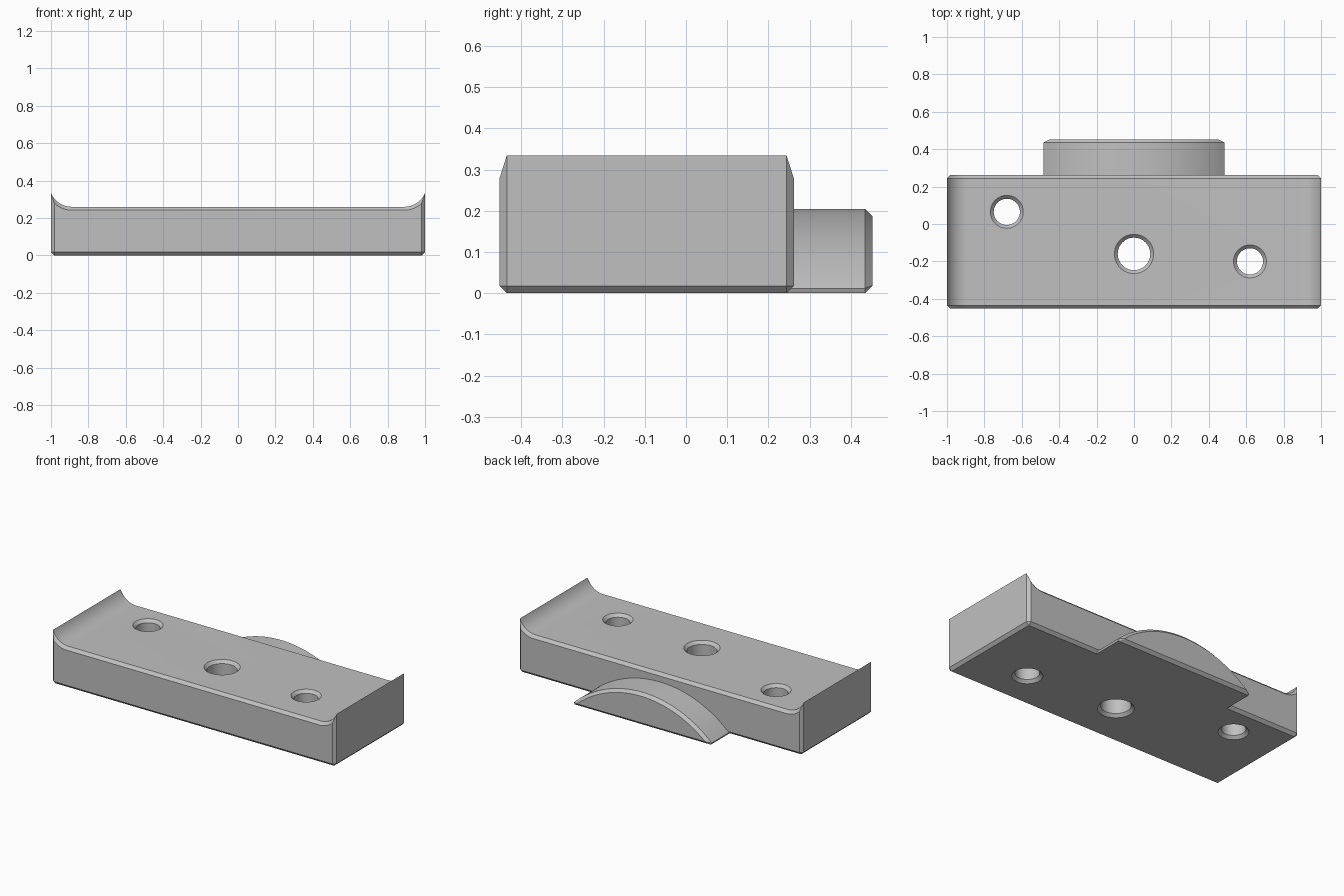
import bpy, bmesh, math

if "Cube" in bpy.data.objects:
    bpy.data.objects.remove(bpy.data.objects["Cube"])

C = 0.018  # chamfer width

grey = bpy.data.materials.new("plain grey")
grey.use_nodes = True
COLOUR = (0.53, 0.53, 0.53, 1)
grey.diffuse_color = COLOUR
grey.node_tree.nodes["Principled BSDF"].inputs["Base Color"].default_value = COLOUR


def loft(name, rings):
    """Skin closed rings of equal length and cap both ends."""
    bm = bmesh.new()
    loops = [[bm.verts.new(p) for p in ring] for ring in rings]
    for a, b in zip(loops, loops[1:]):
        for i in range(len(a)):
            j = (i + 1) % len(a)
            bm.faces.new((a[i], a[j], b[j], b[i]))
    bm.faces.new(loops[0])
    bm.faces.new(loops[-1])
    bmesh.ops.remove_doubles(bm, verts=bm.verts, dist=1e-5)
    bmesh.ops.recalc_face_normals(bm, faces=bm.faces)
    mesh = bpy.data.meshes.new(name)
    bm.to_mesh(mesh)
    bm.free()
    mesh.materials.append(grey)
    obj = bpy.data.objects.new(name, mesh)
    bpy.context.collection.objects.link(obj)
    return obj


def section(half, y):
    """Mirror a right-hand half profile (x, z) into a closed ring at depth y."""
    full = half + [(-x, z) for x, z in reversed(half)]
    return [(x, y, z) for x, z in full]


def body_half(d):
    """Block profile with upswept ends, inset by d."""
    cx, cz, r = 0.889, 0.38, 0.12 + d
    start = math.asin((1 - d - cx) / r)
    steps = 14
    arc = [start * (1 - i / steps) for i in range(steps + 1)]
    return [(1 - C, d), (1 - d, C)] + [
        (cx + r * math.sin(t), cz - r * math.cos(t)) for t in arc]


def tab_half(d):
    """Shallow circular segment profile, inset by d."""
    r, cz, low = 0.706 - d, -0.501, max(d + 0.001, 0.012)
    start = math.acos((low - cz) / r)
    steps = 20
    arc = [start * (1 - (i + 0.0) / (steps + 0.5)) for i in range(steps + 1)]
    return [(r * math.sin(start) - 0.005, d)] + [
        (r * math.sin(t), cz + r * math.cos(t)) for t in arc]


def smooth(obj):
    bpy.ops.object.select_all(action='DESELECT')
    obj.select_set(True)
    bpy.context.view_layer.objects.active = obj
    bpy.ops.object.shade_smooth_by_angle(angle=math.radians(20))


# Main block with chamfered front, back and bottom edges
body = loft("body", [section(body_half(d), y) for d, y in
                     ((C, -0.453), (0, -0.435), (0, 0.244), (C, 0.262))])

# Three through holes, countersunk at both faces
for x, y, r in ((-0.68, 0.065, 0.07), (0, -0.16, 0.087), (0.62, -0.2, 0.07)):
    wide = r + 2 * C
    rings = []
    for z, rad in ((-C, wide), (C, r), (0.26 - C, r), (0.26 + C, wide)):
        rings.append([(x + rad * math.cos(a * math.tau / 48),
                       y + rad * math.sin(a * math.tau / 48), z) for a in range(48)])
    cutter = loft("hole_cutter", rings)
    cutter.hide_render = True
    cut = body.modifiers.new("hole", 'BOOLEAN')
    cut.operation = 'DIFFERENCE'
    cut.solver = 'EXACT'
    cut.object = cutter
    bpy.context.view_layer.objects.active = body
    bpy.ops.object.modifier_apply(modifier=cut.name)
    bpy.data.objects.remove(cutter)
smooth(body)

# Rounded tab on the back
tab = loft("back_tab", [section(tab_half(d), y) for d, y in
                        ((0, 0.244), (0, 0.435), (C, 0.453))])
smooth(tab)
